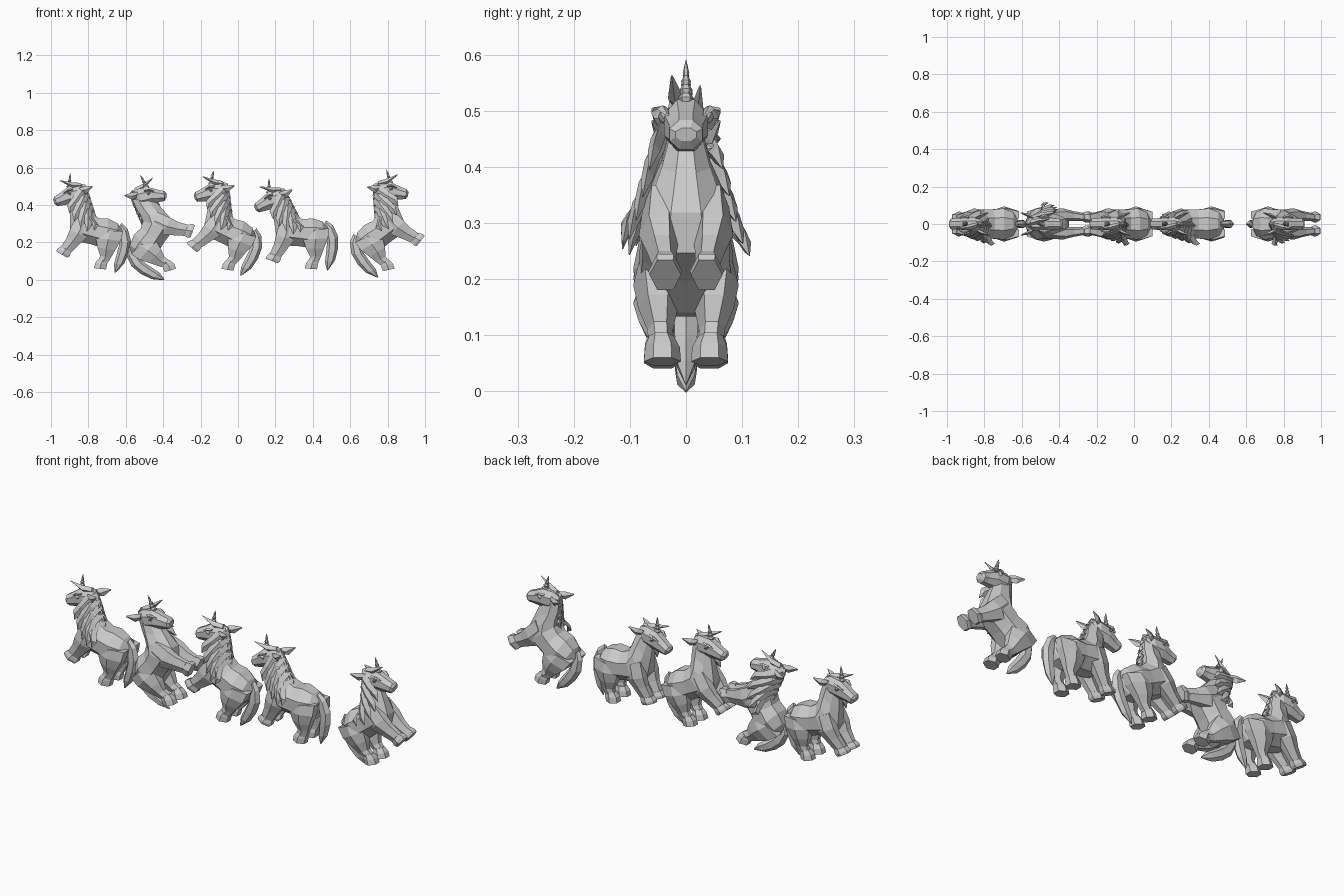
import bpy, bmesh
from math import sin, cos, pi, radians
from mathutils import Vector

S = 187.0                      # side profile units per world unit
HIP, POLL, ANKLE = (318, 238), (281, 198), (314, 262)


def turn(p, pivot, deg):
    """Tilt a side-profile point backwards (nose up) around a pivot."""
    a = radians(deg)
    f, u = pivot[0] - p[0], pivot[1] - p[1]
    return (pivot[0] - (f * cos(a) - u * sin(a)), pivot[1] - (f * sin(a) + u * cos(a)))


def loft(name, rings, place, n=8, pivot=None, flat=True):
    """Rings are (first edge point, second edge point, side offset, half width)."""
    bm = bmesh.new()
    off = pi / n if flat else 0
    k = 1 / cos(off)
    loops = []
    for a, b, y, hw in rings:
        loop = []
        for i in range(n):
            t = 2 * pi * i / n + off
            c, s = cos(t) * k / 2, sin(t)
            p = ((a[0] + b[0]) / 2 + (a[0] - b[0]) * c, (a[1] + b[1]) / 2 + (a[1] - b[1]) * c)
            loop.append(bm.verts.new(place(p, y + hw * s, pivot)))
        loops.append(loop)
    for l0, l1 in zip(loops, loops[1:]):
        for i in range(n):
            j = (i + 1) % n
            bm.faces.new((l0[i], l0[j], l1[j], l1[i]))
    bm.faces.new(loops[0])
    bm.faces.new(loops[-1])
    bmesh.ops.remove_doubles(bm, verts=bm.verts, dist=0.0005)
    bmesh.ops.recalc_face_normals(bm, faces=bm.faces)
    me = bpy.data.meshes.new(name)
    bm.to_mesh(me)
    bm.free()
    bpy.context.collection.objects.link(bpy.data.objects.new(name, me))


def unicorn(hip, pitch, facing, mane_side):
    def place(p, y, pivot):
        if pivot == POLL:
            p = turn(p, POLL, -0.47 * pitch)
        elif pivot == ANKLE:
            p = turn(p, ANKLE, -0.75 * pitch)
        p = turn(p, HIP, pitch)
        return Vector(((hip[0] - 238 + facing * (HIP[0] - p[0])) / S, y,
                       (280.5 - hip[1] + HIP[1] - p[1]) / S))

    # torso and neck in one skin
    loft("body", [((328, 228), (328, 238), 0, .025), ((322, 222), (325, 246), 0, .068),
                  ((312, 219), (316, 250), 0, .09), ((303, 220), (300, 247), 0, .084),
                  ((296, 217), (284, 246), 0, .084), ((293, 211), (276, 235), 0, .07),
                  ((291, 204), (274, 221), 0, .047), ((287, 196), (273, 212), 0, .034),
                  ((283, 191), (273, 206), 0, .026)], place)
    # head
    loft("head", [((286, 192), (286, 199), 0, .02), ((279, 190), (280, 208), 0, .04),
                  ((268, 193), (271, 210), 0, .042), ((260, 200), (263, 212), 0, .033),
                  ((255, 204), (259, 213), 0, .032), ((254, 207), (256, 211), 0, .02)],
         place, pivot=POLL)
    # ridged horn
    horn = []
    for i in range(4):
        z, r = 194 - 3.1 * i, 2.9 - .6 * i
        horn += [((269 - r * .75, z), (269 + r * .75, z), 0, r * .75 / S),
                 ((269 - r, z - 1.3), (269 + r, z - 1.3), 0, r / S)]
    horn.append(((268.9, 179), (269.1, 179), 0, .0005))
    loft("horn", horn, place, 6, POLL)
    # forelock
    m = mane_side
    loft("forelock", [((280, 188), (283, 193), m * .005, .015), ((271, 188), (274, 194), m * .018, .014),
                      ((259, 187), (260, 188), m * .025, .002)], place, 4, POLL, False)

    for side in (-1, 1):
        # ears, eyes and brows
        loft("ear", [((279, 193), (283, 198), side * .032, .009),
                     ((284, 191), (287, 198), side * .046, .011),
                     ((292, 190), (292.5, 191), side * .06, .002)], place, 4, POLL, False)
        loft("eye", [((269, 197), (271, 198), side * .036, .004),
                     ((267.5, 197.5), (271.5, 199.5), side * .043, .007),
                     ((268.5, 200), (270.5, 201), side * .036, .004)], place, 6, POLL)
        loft("brow", [((273, 194), (273, 196), side * .036, .006),
                      ((268, 195), (268.5, 197.5), side * .042, .01),
                      ((264, 199), (264, 200), side * .034, .004)], place, 4, POLL, False)
        # front leg and hoof
        loft("front_leg", [((280, 222), (297, 229), side * .045, .032),
                           ((276, 236), (294, 241), side * .048, .036),
                           ((274, 245), (287, 250), side * .043, .027),
                           ((270, 254), (281, 258), side * .038, .022)], place, 6)
        loft("front_hoof", [((269.5, 254), (281, 258), side * .038, .022),
                            ((266.5, 257), (280, 262), side * .037, .03),
                            ((266, 259.5), (278, 264), side * .037, .028)], place, 6)
        # hind leg and hoof
        loft("hind_leg", [((303, 232), (329, 229), side * .048, .036),
                          ((303, 240), (328, 239), side * .052, .042),
                          ((306, 249), (324, 249), side * .05, .035),
                          ((310, 257), (321, 257), side * .046, .023),
                          ((309, 263), (318, 264), side * .044, .022)], place, 6)
        loft("hind_hoof", [((309, 260), (318, 261), side * .044, .022),
                           ((306, 264), (318, 265), side * .042, .031),
                           ((305, 269), (317, 270), side * .042, .033)], place, 6, ANKLE)

    # tail
    loft("tail", [((326, 221), (323, 229), 0, .012), ((333, 226), (326, 236), 0, .02),
                  ((338, 237), (327, 244), 0, .024), ((338, 249), (326, 254), 0, .023),
                  ((335, 261), (325, 263), 0, .018), ((328, 271), (327, 271), 0, .001)],
         place, 6, flat=False)
    # mane: overlapping locks from the crest over one side of the neck
    crest = [(283, 190), (286, 195), (289, 201), (292, 207), (295, 213)]
    tips = [(273, 220), (279, 227), (286, 232), (293, 235), (300, 233)]
    for i, (c, t) in enumerate(zip(crest, tips)):
        mx, mz = (c[0] * .5 + t[0] * .5), (c[1] * .55 + t[1] * .45)
        out = .055 + .012 * i
        loft("mane_lock", [((c[0] - 4, c[1] - 1), (c[0] + 4, c[1] + 3), 0, .014),
                           ((c[0] - 5, c[1] + 4), (c[0] + 3, c[1] + 8), m * (out * .6), .013),
                           ((mx - 4.5, mz), (mx + 4, mz + 3), m * (out * .9), .013),
                           ((t[0] - 3.5, t[1] - 8), (t[0] + 4, t[1] - 6), m * (out + .002), .011),
                           (t, (t[0] + .5, t[1]), m * (out + .01), .001)], place, 4, flat=False)
        # ruffled crest tooth
        loft("mane_crest", [((c[0] - 4, c[1] - 1), (c[0] - 2, c[1] + 5), 0, .012),
                            ((c[0] + 1, c[1] - 1), (c[0] + 2, c[1] + 6), m * .004, .014),
                            ((c[0] + 6, c[1] + 7), (c[0] + 5, c[1] + 8), m * .012, .002)],
             place, 4, flat=False)


# five unicorns in a row: hip position, tilt, facing, mane side
for spec in (((111, 239), 9, -1, -1), ((145, 252), 50, 1, 1), ((243, 242), 20, -1, -1),
             ((318, 238), 0, -1, -1), ((369, 245), 31, 1, -1)):
    unicorn(*spec)
